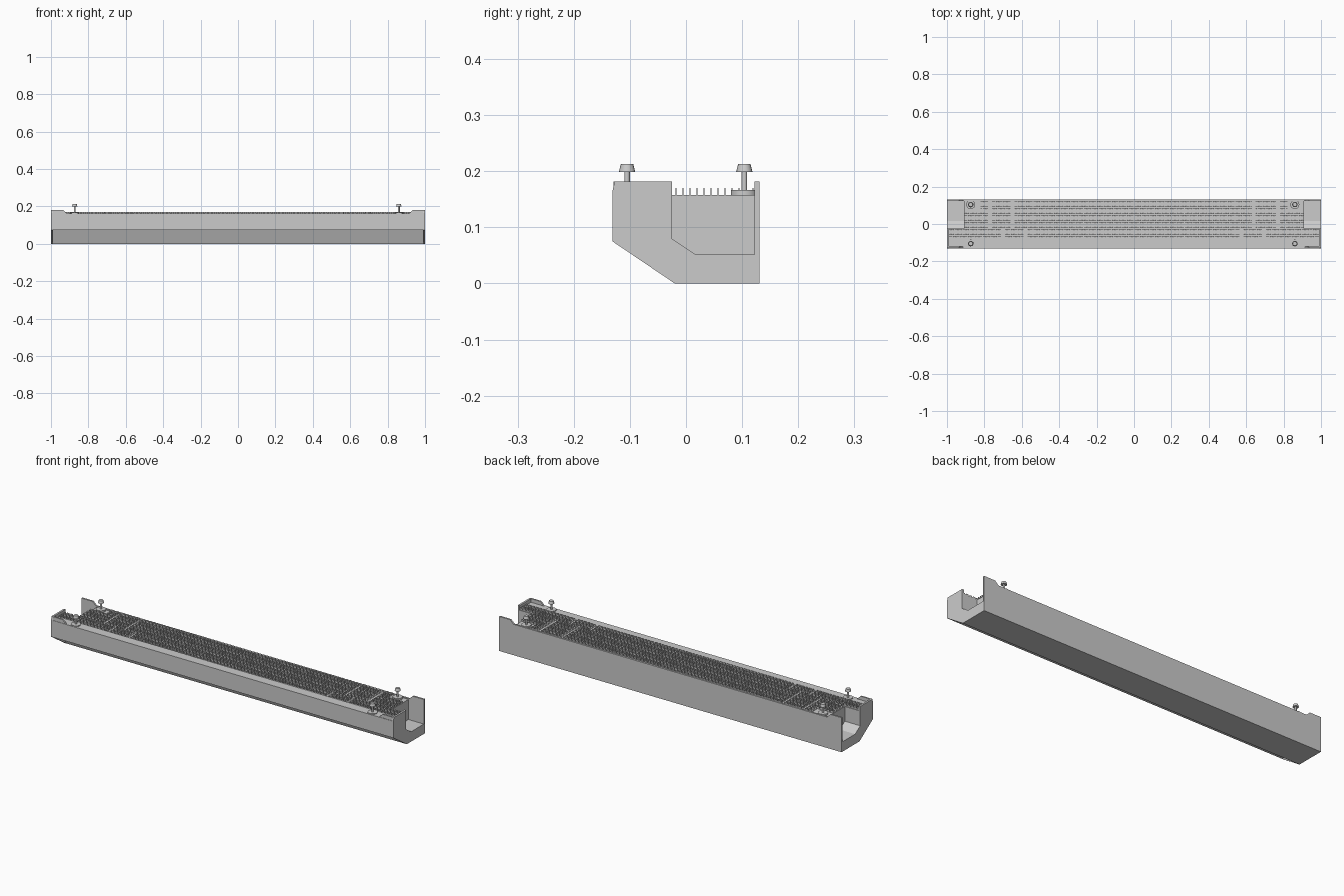
import bpy, bmesh, math
from mathutils import Vector

if "Cube" in bpy.data.objects:
    bpy.data.objects.remove(bpy.data.objects["Cube"])


def finish(bm, name):
    bmesh.ops.recalc_face_normals(bm, faces=bm.faces)
    me = bpy.data.meshes.new(name)
    bm.to_mesh(me)
    bm.free()
    ob = bpy.data.objects.new(name, me)
    bpy.context.collection.objects.link(ob)
    return ob


def extrude(bm, pts, axis, a, b):
    """Extrude a flat outline along x (outline is y,z) or y (outline is x,z)."""
    place = (lambda p: (a, p[0], p[1])) if axis == 'x' else (lambda p: (p[0], a, p[1]))
    face = bm.faces.new([bm.verts.new(place(p)) for p in pts])
    ext = bmesh.ops.extrude_face_region(bm, geom=[face])
    verts = [g for g in ext['geom'] if isinstance(g, bmesh.types.BMVert)]
    move = Vector((b - a, 0, 0)) if axis == 'x' else Vector((0, b - a, 0))
    bmesh.ops.translate(bm, verts=verts, vec=move)


def prism(name, pts, axis, a, b):
    bm = bmesh.new()
    extrude(bm, pts, axis, a, b)
    return finish(bm, name)


# Long trough: open channel along the back, recessed lower front
prism("trough_body", [(-.131, .075), (-.05, .075), (-.02, 0), (.131, 0), (.131, .163),
                      (.122, .163), (.122, .052), (.017, .052), (-.025, .08),
                      (-.025, .158), (-.08, .158), (-.08, .163), (-.131, .163)],
      'x', -.995, .995)

# Deck filling the channel between the open ends
prism("channel_deck", [(-.025, .08), (.017, .052), (.122, .052), (.122, .158),
                       (-.025, .158)], 'x', -.91, .91)

for s, side in ((-1, "left"), (1, "right")):
    # Thin end plate, raised over the front half
    prism(f"end_plate_{side}", [(-.131, .075), (-.02, 0), (.131, 0), (.131, .182),
                                (.122, .182), (.122, .052), (.017, .052), (-.025, .08),
                                (-.025, .182), (-.127, .182), (-.131, .165)],
          'x', s * .99, s)
    # Raised wall ends with a sloping inner edge
    lip = [(s * .995, .155), (s * .995, .182), (s * .935, .182), (s * .915, .163),
           (s * .915, .155)]
    prism(f"front_lip_{side}", lip, 'y', -.129, -.121)
    prism(f"back_lip_{side}", lip, 'y', .122, .131)


# Notched grating bars with staggered teeth, broken by narrow gaps
def toothed_bar(bm, y, x0, x1, phase, pitch=.02):
    pts = [(x0, .156), (x0, .17)]
    x = x0 + pitch * (.3 + .5 * phase)
    while x + .01 < x1:
        pts += [(x, .17), (x + .002, .163), (x + .006, .163), (x + .008, .17)]
        x += pitch
    pts += [(x1, .17), (x1, .156)]
    extrude(bm, pts, 'y', y - .001, y + .001)


def grating(name, ys, limit, gaps):
    bm = bmesh.new()
    for i, y in enumerate(ys):
        end = .82 if y > .075 else limit
        x = -end
        for g in gaps:
            toothed_bar(bm, y, x, g - .01, i % 2)
            x = g + .01
        toothed_bar(bm, y, x, end, i % 2)
    finish(bm, name)


grating("back_grating", [-.018 + i * .0125 for i in range(12)], .91, (-.77, -.65, .64, .77))
grating("front_grating", [-.08 + i * .0125 for i in range(5)], .99, (-.70, -.58, .575, .695))


# Levelling bolts: washer, stem and tapered head
def cone(bm, x, y, z0, z1, r0, r1, sides):
    out = bmesh.ops.create_cone(bm, cap_ends=True, segments=sides, radius1=r0,
                                radius2=r1, depth=z1 - z0)
    bmesh.ops.translate(bm, verts=out['verts'], vec=(x, y, (z0 + z1) / 2))


def bolt(name, x, y):
    bm = bmesh.new()
    cone(bm, x, y, .157, .167, .024, .024, 24)
    cone(bm, x, y, .165, .2, .005, .005, 16)
    cone(bm, x, y, .199, .213, .0145, .011, 16)
    ob = finish(bm, name)
    bpy.ops.object.select_all(action='DESELECT')
    bpy.context.view_layer.objects.active = ob
    ob.select_set(True)
    bpy.ops.object.shade_smooth_by_angle(angle=math.radians(35))


for x, side in ((-.873, "left"), (.86, "right")):
    bolt(f"front_bolt_{side}", x, -.105)
    bolt(f"back_bolt_{side}", x, .104)
